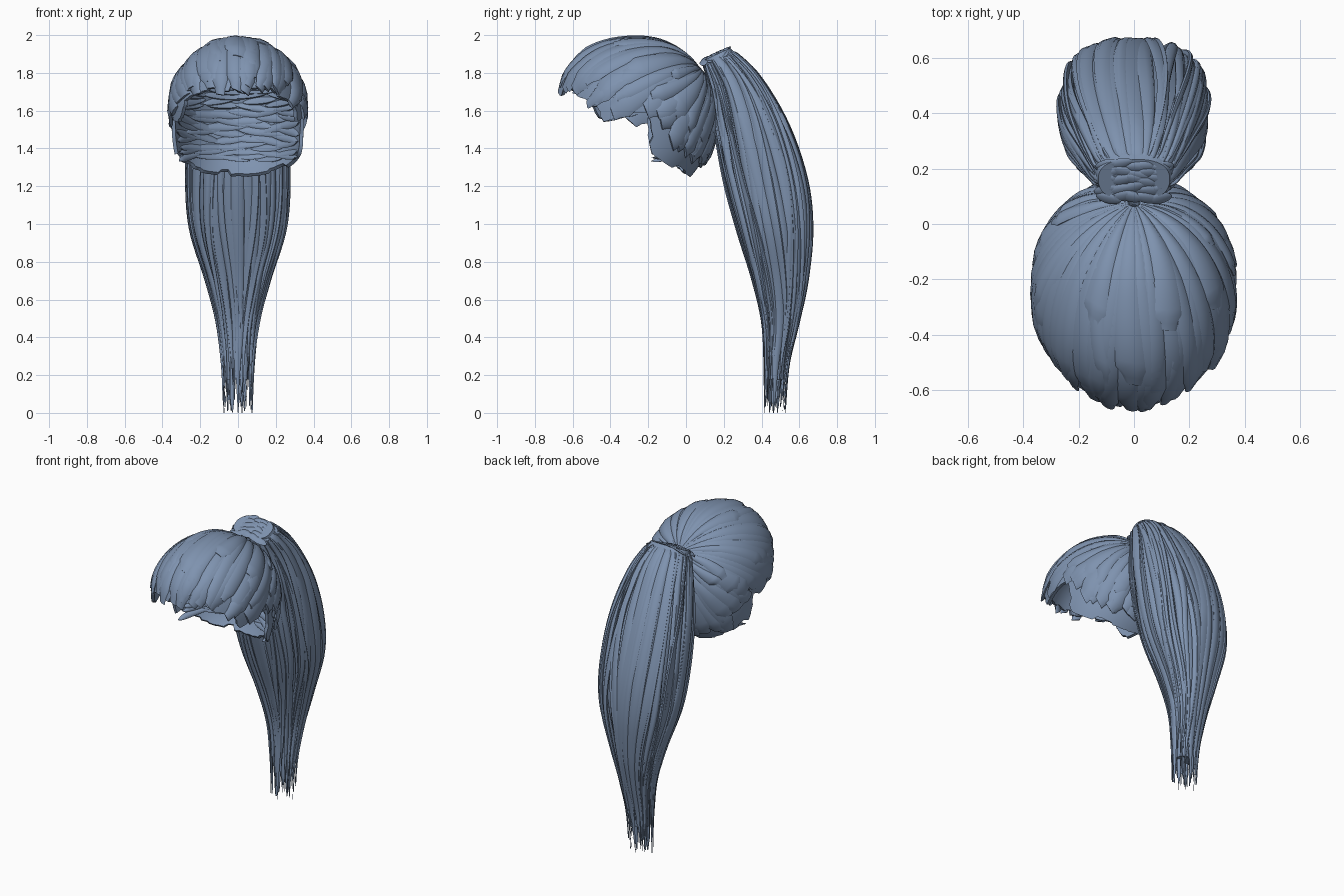
import bpy, bmesh, random
from math import sin, cos, pi, radians, degrees, copysign
from mathutils import Vector

random.seed(4)
rnd = random.uniform
if "Cube" in bpy.data.objects:
    bpy.data.objects.remove(bpy.data.objects["Cube"])

hair = bpy.data.materials.new("slate blue hair")
hair.use_nodes = True
hair.diffuse_color = (0.21, 0.29, 0.43, 1)
bsdf = hair.node_tree.nodes["Principled BSDF"]
bsdf.inputs["Base Color"].default_value = hair.diffuse_color
bsdf.inputs["Roughness"].default_value = 0.7


def loft(bm, rings, cyclic=False):
    """Skin a run of closed rings, capping both ends unless cyclic."""
    rows = [[bm.verts.new(p) for p in ring] for ring in rings]
    n = len(rows[0])
    pairs = list(zip(rows, rows[1:])) + ([(rows[-1], rows[0])] if cyclic else [])
    for a, b in pairs:
        for i in range(n):
            j = (i + 1) % n
            bm.faces.new((a[i], a[j], b[j], b[i]))
    if not cyclic:
        bm.faces.new(rows[0])
        bm.faces.new(rows[-1])


def finish(name, bm):
    bmesh.ops.recalc_face_normals(bm, faces=bm.faces)
    mesh = bpy.data.meshes.new(name)
    bm.to_mesh(mesh)
    bm.free()
    mesh.materials.append(hair)
    obj = bpy.data.objects.new(name, mesh)
    bpy.context.collection.objects.link(obj)
    bpy.ops.object.select_all(action='DESELECT')
    obj.select_set(True)
    bpy.context.view_layer.objects.active = obj
    bpy.ops.object.shade_smooth_by_angle(angle=radians(50))


def section(n=8):
    return [(cos(2 * pi * i / n), sin(2 * pi * i / n)) for i in range(n)]


# ---- Head surface: an ellipsoid, fuller in front and wide at the nape ----
CENTRE = Vector((0, -0.25, 1.6))
POLE = Vector((0, 0.81, 0.59))
FORWARD = Vector((0, -0.59, 0.81))


def on_head(d, h):
    rx = 0.355 * (1 + 0.42 * min(d.z, 0) ** 2)
    ry = 0.40 if d.y > 0 else 0.425
    rz = 0.375 if d.z > 0 else 0.48
    full = 1 + 0.17 * (min(d.y, 0) * max(d.z, 0)) ** 2
    return CENTRE + full * Vector((d.x * (rx + h), d.y * (ry + h), d.z * (rz + h)))


def combed(phi, theta, h):
    """Point reached by combing from the tie, phi around it and theta away."""
    side = FORWARD * cos(phi) + Vector((sin(phi), 0, 0))
    return on_head(POLE * cos(theta) + side * sin(theta), h)


HAIRLINE = [(0, 129), (30, 123), (60, 114), (70, 116), (81, 116), (88, 98),
            (95, 88), (105, 92), (120, 97), (150, 87), (180, 81)]


def off_front(phi):
    """Angle from the front parting line, 0 to 180 degrees."""
    return abs((degrees(phi) + 180) % 360 - 180)


def hairline(phi):
    a = off_front(phi)
    for (a0, t0), (a1, t1) in zip(HAIRLINE, HAIRLINE[1:]):
        if a <= a1:
            return radians(t0 + (t1 - t0) * (a - a0) / (a1 - a0))
    return radians(HAIRLINE[-1][1])


# Scalp shell with a stepped, ragged edge
bm = bmesh.new()
rings, jag = [], 0
for i in range(144):
    if i % 3 == 0:
        jag = rnd(-0.07, 0.03)
    phi = 2 * pi * i / 144
    end = hairline(phi) + jag
    ths = [0.05 + (end - 0.05) * k / 24 for k in range(25)]
    rings.append([combed(phi, t, 0) for t in ths] +
                 [combed(phi, t, -0.02) for t in reversed(ths)])
loft(bm, rings, cyclic=True)
finish("scalp_shell", bm)


# Broad combed locks lying over the shell
def cap_lock(bm, phi0, length, width, lift):
    bend, tilt = rnd(-0.2, 0.2), rnd(-0.01, 0.01)
    steps = 22
    rings = []
    for k in range(steps + 1):
        s = k / steps
        env = max(0.4, min(1, (1 - s) / 0.08)) ** 0.6
        thick = 0.017 * env * min(1, 0.3 + 2 * s)
        th = 0.06 + (length - 0.06) * s
        rings.append([combed(phi0 + bend * s * s + width * env * u,
                             th + 0.03 * u * s, lift * s + thick * v + tilt * u * s)
                      for u, v in section()])
    loft(bm, rings)


bm = bmesh.new()
for layer, (count, low, high) in enumerate([(34, 0.95, 1.02), (24, 0.78, 1.0), (12, 0.5, 0.8)]):
    for i in range(count):
        phi = 2 * pi * (i + rnd(-0.25, 0.25)) / count
        a = off_front(phi)
        trim = 0.88 if a > 92 else 0.93 if a > 65 else 1
        cap_lock(bm, phi, hairline(phi) * rnd(low, high) * trim,
                 rnd(0.13, 0.2), 0.003 + 0.004 * layer + (0.012 if a > 92 else 0))
finish("combed_locks", bm)

# Level locks lining the inside of the back and sides
bm = bmesh.new()
for row in range(13):
    el0 = radians(-33 + 4.6 * row)
    reach = 54 if el0 < 0 else 85
    for i in range(6):
        az0 = radians(reach * (i / 2.5 - 1)) + rnd(-0.08, 0.08)
        span, slope, drop = rnd(0.28, 0.38), rnd(-0.06, 0.06), rnd(-0.03, 0.03)
        rings = []
        for k in range(13):
            s = k / 6 - 1
            env = max(0.05, 1 - s * s) ** 0.5
            az = az0 + span * s
            ring = []
            for u, v in section():
                el = el0 + drop + slope * s + 0.06 * env * u
                d = Vector((sin(az) * cos(el), cos(az) * cos(el), sin(el)))
                ring.append(on_head(d, -0.022 + 0.012 * env * v + 0.009 * u))
            rings.append(ring)
        loft(bm, rings)
finish("inner_locks", bm)

# ---- Ponytail: stations of front y, front z, back y, back z, half width ----
STATIONS = [Vector(v) for v in (
    (0.08, 1.86, 0.24, 1.935, 0.14), (0.13, 1.70, 0.39, 1.79, 0.205),
    (0.15, 1.50, 0.54, 1.54, 0.255), (0.20, 1.22, 0.64, 1.25, 0.27),
    (0.27, 0.96, 0.67, 0.98, 0.25), (0.35, 0.70, 0.645, 0.70, 0.17),
    (0.40, 0.48, 0.60, 0.48, 0.115), (0.41, 0.26, 0.55, 0.26, 0.09),
    (0.41, 0.00, 0.53, 0.00, 0.08))]
LAST = len(STATIONS) - 1


def station(s):
    i = min(int(s), LAST - 1)
    t = s - i
    a, b, c, d = (STATIONS[min(max(i + k, 0), LAST)] for k in (-1, 0, 1, 2))
    return 0.5 * (2 * b + (c - a) * t + (2 * a - 5 * b + 4 * c - d) * t * t
                  + (3 * b - a - 3 * c + d) * t ** 3)


def tail(ang, s, scale):
    fy, fz, by, bz, rx = station(s)
    soft = lambda q: copysign(abs(q) ** 0.8, q)
    c, x = soft(cos(ang)) * scale, soft(sin(ang)) * scale
    return Vector((rx * x, (fy + by) / 2 + (by - fy) / 2 * c,
                   (fz + bz) / 2 + (bz - fz) / 2 * c))


# Solid core with a closed top at the tie
bm = bmesh.new()
rings = [[tail(2 * pi * i / 40, 0, 0.2) for i in range(40)]]
for k in range(41):
    s = 7.3 * k / 40
    rings.append([tail(2 * pi * i / 40, s, 0.92 - 0.03 * s) for i in range(40)])
loft(bm, rings)
finish("ponytail_core", bm)


# Long tapering strands
def tail_strand(bm, ang, start, end, scale, width, thick):
    wave, phase, tilt = rnd(0.03, 0.14), rnd(0, 6), rnd(-0.05, 0.05)
    gather = rnd(0.5, 0.85)
    steps = 44
    rings = []
    for k in range(steps + 1):
        f = k / steps
        s = start + (end - start) * f
        env = max(0.04, min(1, (1 - f) / 0.15, 0.5 + 6 * f))
        top = min(1, gather + (1 - gather) * (s / 0.25) ** 0.5)
        mid = ang + wave * sin(s * 0.9 + phase)
        rings.append([tail(mid + width * env * u, s,
                           top * (scale + thick * env * v + tilt * u))
                      for u, v in section()])
    loft(bm, rings)


bm = bmesh.new()
for i in range(36):
    tail_strand(bm, 2 * pi * (i + rnd(-0.3, 0.3)) / 36, 0,
                8 if i % 9 == 0 else rnd(7.4, 7.95), rnd(0.91, 0.97), rnd(0.1, 0.17), 0.06)
for i in range(20):
    tail_strand(bm, 2 * pi * (i + rnd(-0.4, 0.4)) / 20, rnd(0, 0.4),
                rnd(6, 7.8), 0.97, rnd(0.06, 0.1), 0.05)
finish("ponytail_strands", bm)

# Loose wisps filling the tip
bm = bmesh.new()
for i in range(14):
    tail_strand(bm, rnd(0, 2 * pi), 5.5, rnd(7.5, 8), rnd(0.3, 0.7), 0.25, 0.12)
finish("ponytail_wisps", bm)

# Short overlapping strands domed over the tie
bm = bmesh.new()
for row in range(5):
    y0 = 0.1 + 0.028 * row
    for i in range(5):
        x0 = 0.045 * (i - 2) + rnd(-0.015, 0.015)
        jog, lean = rnd(-0.01, 0.01), rnd(-0.012, 0.012)
        rings = []
        for k in range(9):
            s = k / 4 - 1
            env = max(0.05, 1 - s * s) ** 0.5
            x = x0 + 0.045 * s
            y = y0 + jog + lean * s
            rings.append([(x, y + 0.02 * env * u,
                           1.866 + 0.45 * (y - 0.08) - 1.8 * x * x
                           + 0.009 * env * v + 0.011 * env * u) for u, v in section()])
        loft(bm, rings)
finish("tie_strands", bm)
